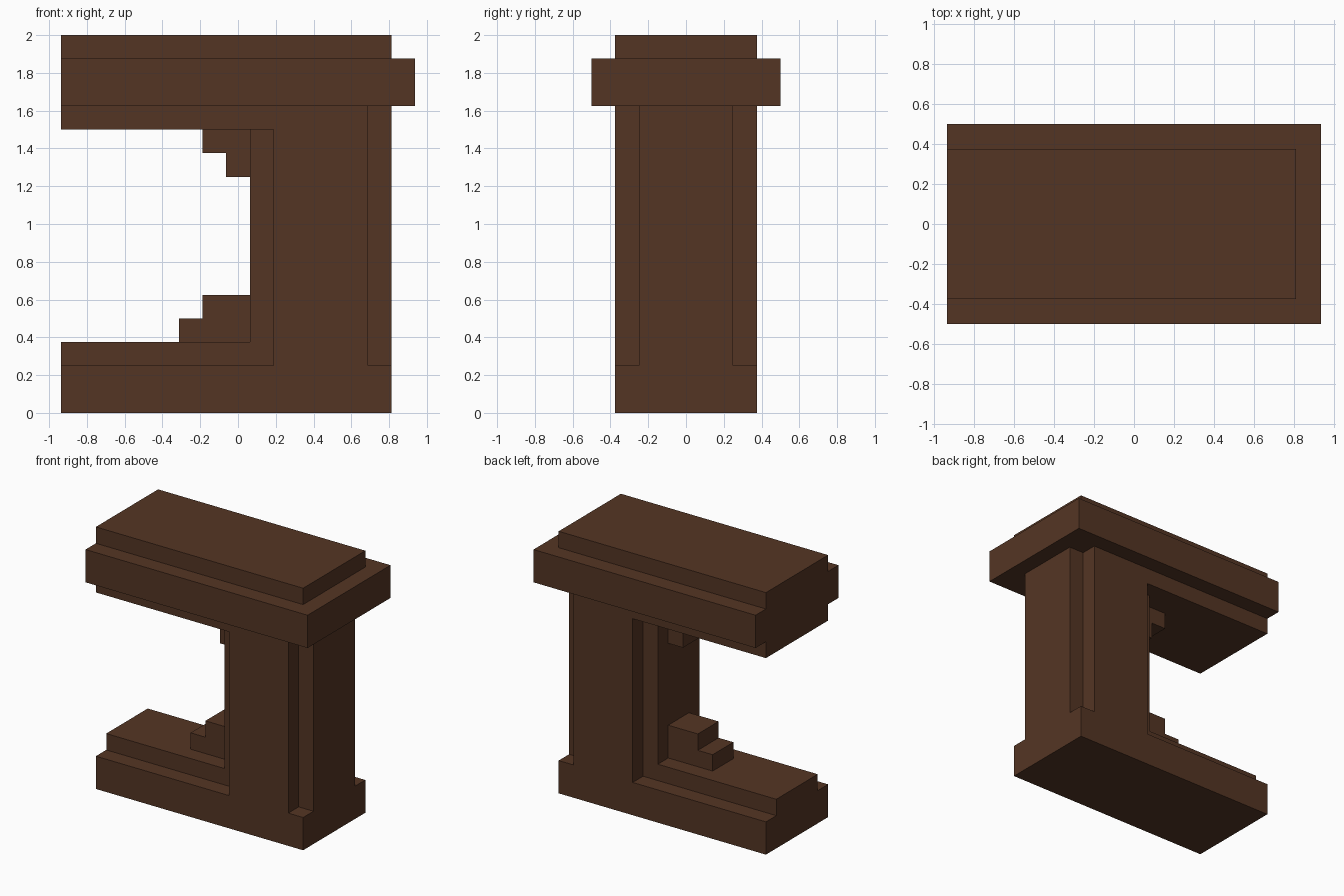
import bpy, bmesh, math

if "Cube" in bpy.data.objects:
    bpy.data.objects.remove(bpy.data.objects["Cube"])

# Flat dark wood colour
wood = bpy.data.materials.new("dark_brown_wood")
wood.diffuse_color = (0.0887, 0.0356, 0.0176, 1.0)
wood.use_nodes = True
wood.node_tree.nodes["Principled BSDF"].inputs["Base Color"].default_value = wood.diffuse_color


def block(name, x0, x1, half_y, z0, z1):
    """Box symmetric about y = 0."""
    bm = bmesh.new()
    bmesh.ops.create_cube(bm, size=1)
    for v in bm.verts:
        v.co = (x1 if v.co.x > 0 else x0,
                math.copysign(half_y, v.co.y),
                z1 if v.co.z > 0 else z0)
    me = bpy.data.meshes.new(name)
    bm.to_mesh(me)
    bm.free()
    me.materials.append(wood)
    ob = bpy.data.objects.new(name, me)
    bpy.context.collection.objects.link(ob)
    return ob


L, R = -0.9375, 0.8125   # flush left end, right end of the base

# Foot of the frame, the other blocks are fused onto it
frame = block("carved_frame", L, R, 0.375, 0.0, 0.25)

parts = [
    # Post: wide middle and narrower core that leaves recessed corners
    block("post", 0.1875, 0.6875, 0.375, 0.125, 1.75),
    block("post_core", 0.0625, R, 0.25, 0.125, 1.75),
    # Raised tread on the foot
    block("foot_tread", L, 0.5, 0.25, 0.125, 0.375),
    # Beam under the cap, wide cap, and top slab
    block("under_beam", L, 0.5, 0.375, 1.5, 1.75),
    block("cap", L, 0.9375, 0.5, 1.625, 1.875),
    block("top_slab", L, R, 0.375, 1.75, 2.0),
    # Stepped brackets in the two inner corners
    block("lower_bracket_long", -0.3125, 0.5, 0.125, 0.3125, 0.5),
    block("lower_bracket_short", -0.1875, 0.5, 0.125, 0.3125, 0.625),
    block("upper_bracket_long", -0.1875, 0.5, 0.125, 1.375, 1.5625),
    block("upper_bracket_short", -0.0625, 0.5, 0.125, 1.25, 1.5625),
]

# Fuse everything into one clean solid
for part in parts:
    part.hide_render = True
    mod = frame.modifiers.new("fuse_" + part.name, 'BOOLEAN')
    mod.operation = 'UNION'
    mod.solver = 'EXACT'
    mod.object = part

bpy.context.view_layer.update()
graph = bpy.context.evaluated_depsgraph_get()
fused = bpy.data.meshes.new_from_object(frame.evaluated_get(graph))
frame.modifiers.clear()
frame.data = fused
for part in parts:
    bpy.data.objects.remove(part)

# Remove leftover seams on flat faces
bm = bmesh.new()
bm.from_mesh(fused)
bmesh.ops.remove_doubles(bm, verts=bm.verts, dist=1e-4)
bmesh.ops.dissolve_limit(bm, angle_limit=0.01, verts=bm.verts, edges=bm.edges)
for f in bm.faces:
    f.material_index = 0
bm.to_mesh(fused)
bm.free()
fused.materials.clear()
fused.materials.append(wood)
